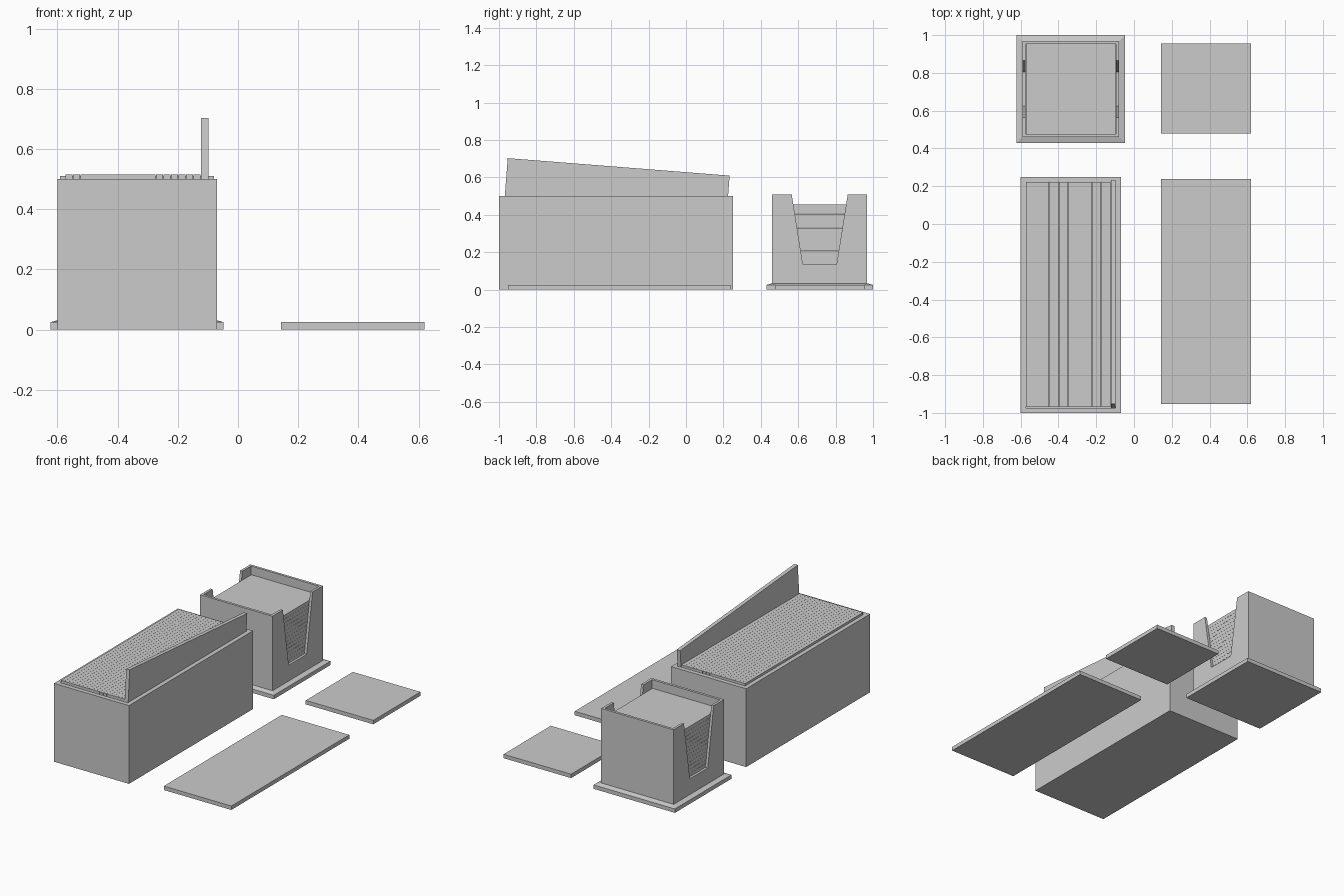
import bpy, bmesh, math
from mathutils import Matrix

if "Cube" in bpy.data.objects:
    bpy.data.objects.remove(bpy.data.objects["Cube"])


def finish(name, bm):
    bmesh.ops.recalc_face_normals(bm, faces=bm.faces[:])
    mesh = bpy.data.meshes.new(name)
    bm.to_mesh(mesh)
    bm.free()
    ob = bpy.data.objects.new(name, mesh)
    bpy.context.collection.objects.link(ob)
    return ob


def add_box(bm, x0, x1, y0, y1, z0, z1):
    m = Matrix.Translation(((x0 + x1) / 2, (y0 + y1) / 2, (z0 + z1) / 2))
    m = m @ Matrix.Diagonal((x1 - x0, y1 - y0, z1 - z0, 1))
    return bmesh.ops.create_cube(bm, size=1, matrix=m)["verts"]


def block(name, *bounds):
    bm = bmesh.new()
    add_box(bm, *bounds)
    return finish(name, bm)


def top_face(bm):
    return max(bm.faces, key=lambda f: f.calc_center_median().z)


def hollow(bm, wall, floor):
    # Inset the top face and push it down to the inner floor
    face = top_face(bm)
    bmesh.ops.inset_region(bm, faces=[face], thickness=wall, use_even_offset=True)
    down = bmesh.ops.extrude_discrete_faces(bm, faces=[face])["faces"][0]
    for v in down.verts:
        v.co.z = floor


T = 0.025           # tile thickness
LONG, SHORT = 1.19, 0.475

# Long open box
bm = bmesh.new()
add_box(bm, -0.60, -0.07, -1.0, 0.25, 0, 0.50)
hollow(bm, 0.027, 0.038)
finish("long_box", bm)

# Upright cards filling the long box
for i in range(18):
    x = -0.573 + i * T
    block(f"upright_card_{i + 1}", x, x + T - 0.0008, -0.969, 0.222, 0.04, 0.515)

# Card lifted at the front, pivoting about its top front corner
card = block("lifted_card", -0.0122, 0.0122, 0, LONG, -SHORT, 0)
card.location = (-0.110, -0.953, 0.703)
card.rotation_euler.x = -math.radians(4.5)

# Square tray: sloped base flange, straight walls, hollow inside
CX, CY = -0.335, 0.715
bm = bmesh.new()
add_box(bm, CX - 0.287, CX + 0.287, CY - 0.285, CY + 0.285, 0, 0.025)
face = top_face(bm)
bmesh.ops.inset_region(bm, faces=[face], thickness=0.031, use_even_offset=True)
for v in face.verts:
    v.co.z = 0.034
wall_top = bmesh.ops.extrude_face_region(bm, geom=[face])["geom"]
for v in [g for g in wall_top if isinstance(g, bmesh.types.BMVert)]:
    v.co.z = 0.51
if face.is_valid:
    bmesh.ops.delete(bm, geom=[face], context="FACES_ONLY")
hollow(bm, 0.016, 0.03)
tray = finish("square_tray", bm)

# Tapered finger notches through both side walls
bm = bmesh.new()
profile = [(-0.158, 0.56), (-0.09, 0.135), (0.09, 0.135), (0.158, 0.56)]
face = bm.faces.new([bm.verts.new((CX - 0.4, CY + y, z)) for y, z in profile])
ext = bmesh.ops.extrude_face_region(bm, geom=[face])["geom"]
bmesh.ops.translate(bm, vec=(0.8, 0, 0),
                    verts=[g for g in ext if isinstance(g, bmesh.types.BMVert)])
cutter = finish("notch_cutter", bm)
cutter.hide_render = True
mod = tray.modifiers.new("notch", "BOOLEAN")
mod.operation = "DIFFERENCE"
mod.solver = "EXACT"
mod.object = cutter
bpy.context.view_layer.objects.active = tray
bpy.ops.object.modifier_apply(modifier=mod.name)
bpy.data.objects.remove(cutter)

# Stack of square tiles in the tray
h = SHORT / 2
for i in range(17):
    z = 0.031 + i * T
    block(f"stacked_tile_{i + 1}", CX - h, CX + h, CY - h, CY + h, z, z + T - 0.0008)

# Loose tiles lying flat beside the boxes
block("loose_long_tile", 0.143, 0.62, -0.953, 0.237, 0, T)
block("loose_square_tile", 0.143, 0.62, 0.479, 0.955, 0, T)
